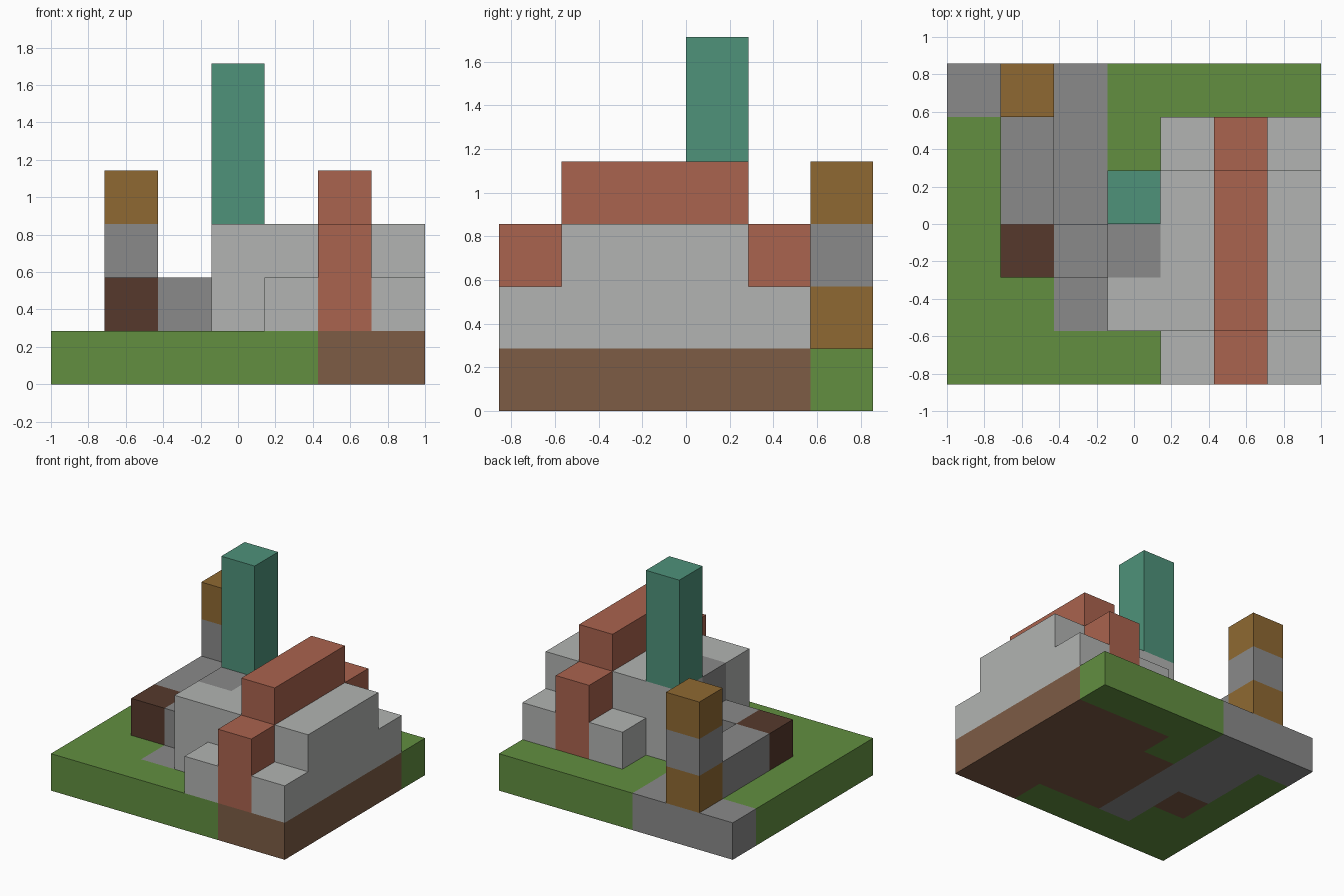
import bpy
import bmesh
from mathutils import Vector

UNIT = 2 / 7                      # edge of one block
ORIGIN = Vector((-1, -3 * UNIT, 0))

if "Cube" in bpy.data.objects:
    bpy.data.objects.remove(bpy.data.objects["Cube"], do_unlink=True)


def linear(c):
    c /= 255
    return c / 12.92 if c <= 0.04045 else ((c + 0.055) / 1.055) ** 2.4


def material(name, *rgb):
    mat = bpy.data.materials.new(name)
    colour = [linear(c) for c in rgb] + [1]
    mat.use_nodes = True
    mat.diffuse_color = colour
    mat.node_tree.nodes["Principled BSDF"].inputs["Base Color"].default_value = colour
    return mat


grass = material("grass_green", 98, 143, 64)
earth = material("earth_brown", 125, 92, 69)
stone = material("stone_grey", 138, 138, 138)
pale = material("pale_grey", 178, 180, 178)
brick = material("brick_red", 170, 99, 78)
teal = material("teal", 78, 146, 122)
ochre = material("ochre", 143, 105, 50)
dark = material("dark_wood", 86, 57, 44)

# Each part is a list of block ranges: (low corner, high corner).
# Later parts replace earlier ones where they share blocks.
parts = [
    ("lawn", grass, [((0, 0, 0), (7, 6, 1))]),
    ("house_floor", earth, [((3, 1, 0), (7, 4, 1)), ((4, 4, 0), (7, 5, 1)),
                            ((5, 0, 0), (7, 1, 1)), ((1, 2, 0), (2, 3, 1))]),
    ("path", stone, [((2, 1, 0), (3, 6, 1)), ((1, 3, 0), (2, 6, 1)),
                     ((0, 5, 0), (1, 6, 1))]),
    ("house_walls", pale, [((3, 1, 1), (4, 4, 3)), ((4, 0, 1), (7, 5, 2)),
                           ((4, 1, 2), (7, 4, 3))]),
    ("roof_ridge", brick, [((5, 0, 1), (6, 5, 3)), ((5, 1, 3), (6, 4, 4))]),
    ("garden_wall", stone, [((1, 3, 1), (2, 5, 2)), ((2, 2, 1), (3, 3, 2))]),
    ("wall_cap", stone, [((3, 2, 1), (4, 3, 3))]),
    ("wooden_block", dark, [((1, 2, 1), (2, 3, 2))]),
    ("tall_tower", teal, [((3, 3, 3), (4, 4, 6))]),
    ("post_ends", ochre, [((1, 5, 1), (2, 6, 2)), ((1, 5, 3), (2, 6, 4))]),
    ("post_middle", stone, [((1, 5, 2), (2, 6, 3))]),
]

# Fill the block grid
blocks = {}
for name, mat, boxes in parts:
    for lo, hi in boxes:
        for x in range(lo[0], hi[0]):
            for y in range(lo[1], hi[1]):
                for z in range(lo[2], hi[2]):
                    blocks[x, y, z] = name


def block_faces(cell):
    """Yield the corners of every exposed face of a block."""
    for axis in range(3):
        u, v = (axis + 1) % 3, (axis + 2) % 3
        for side in (0, 1):
            neighbour = list(cell)
            neighbour[axis] += 2 * side - 1
            if tuple(neighbour) in blocks:
                continue
            corners = []
            for du, dv in ((0, 0), (1, 0), (1, 1), (0, 1)):
                p = list(cell)
                p[axis] += side
                p[u] += du
                p[v] += dv
                corners.append(tuple(p))
            yield corners if side else corners[::-1]


# Build one object per part, merging flat neighbouring faces
for name, mat, boxes in parts:
    bm = bmesh.new()
    for cell in [c for c, owner in blocks.items() if owner == name]:
        for corners in block_faces(cell):
            bm.faces.new([bm.verts.new(ORIGIN + Vector(p) * UNIT) for p in corners])
    bmesh.ops.remove_doubles(bm, verts=bm.verts, dist=0.001)
    bmesh.ops.dissolve_limit(bm, angle_limit=0.01, verts=bm.verts, edges=bm.edges)
    mesh = bpy.data.meshes.new(name)
    bm.to_mesh(mesh)
    bm.free()
    mesh.materials.append(mat)
    bpy.context.collection.objects.link(bpy.data.objects.new(name, mesh))
